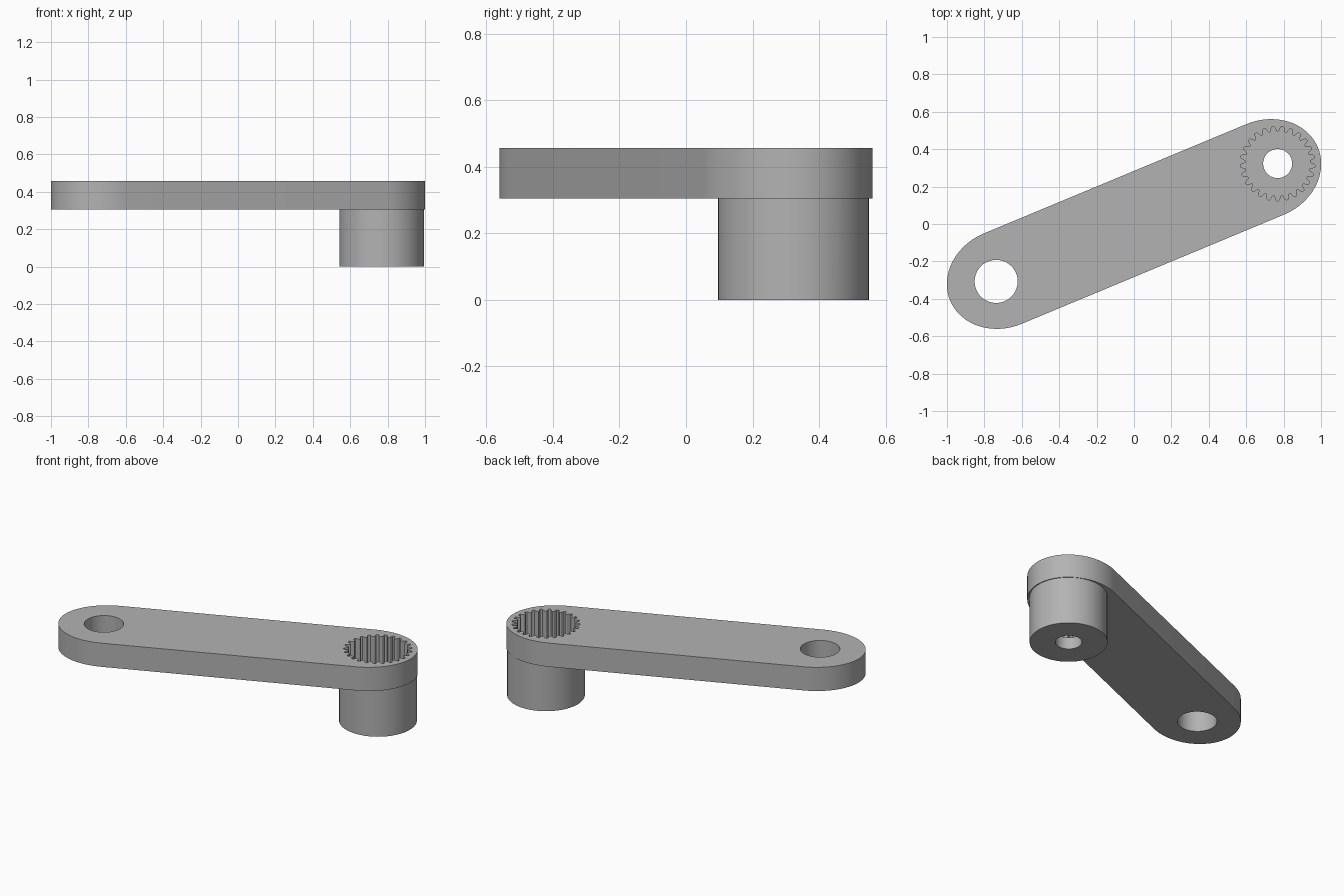
import bpy, bmesh
from math import sin, cos, pi, tau, radians, tanh
from mathutils import Vector, Matrix

if "Cube" in bpy.data.objects:
    bpy.data.objects.remove(bpy.data.objects["Cube"])

TILT = radians(22.6)
HUB = Vector((0.768, 0.323))
EYE = Vector((-0.737, -0.307))
ARM_Z, TOP_Z, FLOOR_Z = 0.305, 0.457, 0.076

grey = bpy.data.materials.new("plain grey")
grey.use_nodes = True
colour = (0.45, 0.45, 0.45, 1)
grey.diffuse_color = colour
grey.node_tree.nodes["Principled BSDF"].inputs["Base Color"].default_value = colour


def prism(name, outline, z0, z1):
    """Extrude a closed outline from z0 to z1."""
    bm = bmesh.new()
    face = bm.faces.new([bm.verts.new((p[0], p[1], z0)) for p in outline])
    top = bmesh.ops.extrude_face_region(bm, geom=[face])["geom"]
    verts = [v for v in top if isinstance(v, bmesh.types.BMVert)]
    bmesh.ops.translate(bm, verts=verts, vec=(0, 0, z1 - z0))
    bmesh.ops.recalc_face_normals(bm, faces=bm.faces)
    mesh = bpy.data.meshes.new(name)
    bm.to_mesh(mesh)
    bm.free()
    mesh.materials.append(grey)
    obj = bpy.data.objects.new(name, mesh)
    bpy.context.collection.objects.link(obj)
    return obj


def circle(centre, radius, n=64):
    return [centre + radius * Vector((cos(tau * i / n), sin(tau * i / n))) for i in range(n)]


def arm_outline(half=0.757, along=0.306, across=0.262, n=40):
    """Two half ellipses joined by straight sides, turned to the arm's angle."""
    turn = Matrix.Rotation(TILT, 2)
    end = [Vector((half + along * sin(pi * i / n), -across * cos(pi * i / n)))
           for i in range(n + 1)]
    return [turn @ (s * p) for s in (1, -1) for p in end]


def spline_outline(centre, teeth=25, steps=12):
    """Rounded grooves around a circle."""
    points = []
    for i in range(teeth * steps):
        a = tau * i / (teeth * steps)
        r = 0.186 + 0.014 * tanh(1.8 * cos(teeth * a)) / tanh(1.8)
        points.append(centre + r * Vector((cos(a - pi / 2), sin(a - pi / 2))))
    return points


def combine(target, other, operation):
    mod = target.modifiers.new(operation.lower(), "BOOLEAN")
    mod.operation, mod.solver, mod.object = operation, "EXACT", other
    bpy.context.view_layer.objects.active = target
    bpy.ops.object.modifier_apply(modifier=mod.name)
    bpy.data.objects.remove(other)


# Slanted arm with a round boss under one end
arm = prism("crank_arm", arm_outline(half=0.759), ARM_Z, TOP_Z)
combine(arm, prism("boss", circle(HUB, 0.2265), 0, 0.4), "UNION")

# Plain eye, splined socket and screw bore
combine(arm, prism("eye_cutter", circle(EYE, 0.115), 0.2, 0.6), "DIFFERENCE")
combine(arm, prism("socket_cutter", spline_outline(HUB), FLOOR_Z, 0.6), "DIFFERENCE")
combine(arm, prism("bore_cutter", circle(HUB, 0.0775, 48), -0.1, 0.2), "DIFFERENCE")

bpy.ops.object.select_all(action="DESELECT")
arm.select_set(True)
bpy.context.view_layer.objects.active = arm
bpy.ops.object.shade_smooth_by_angle(angle=radians(30))
